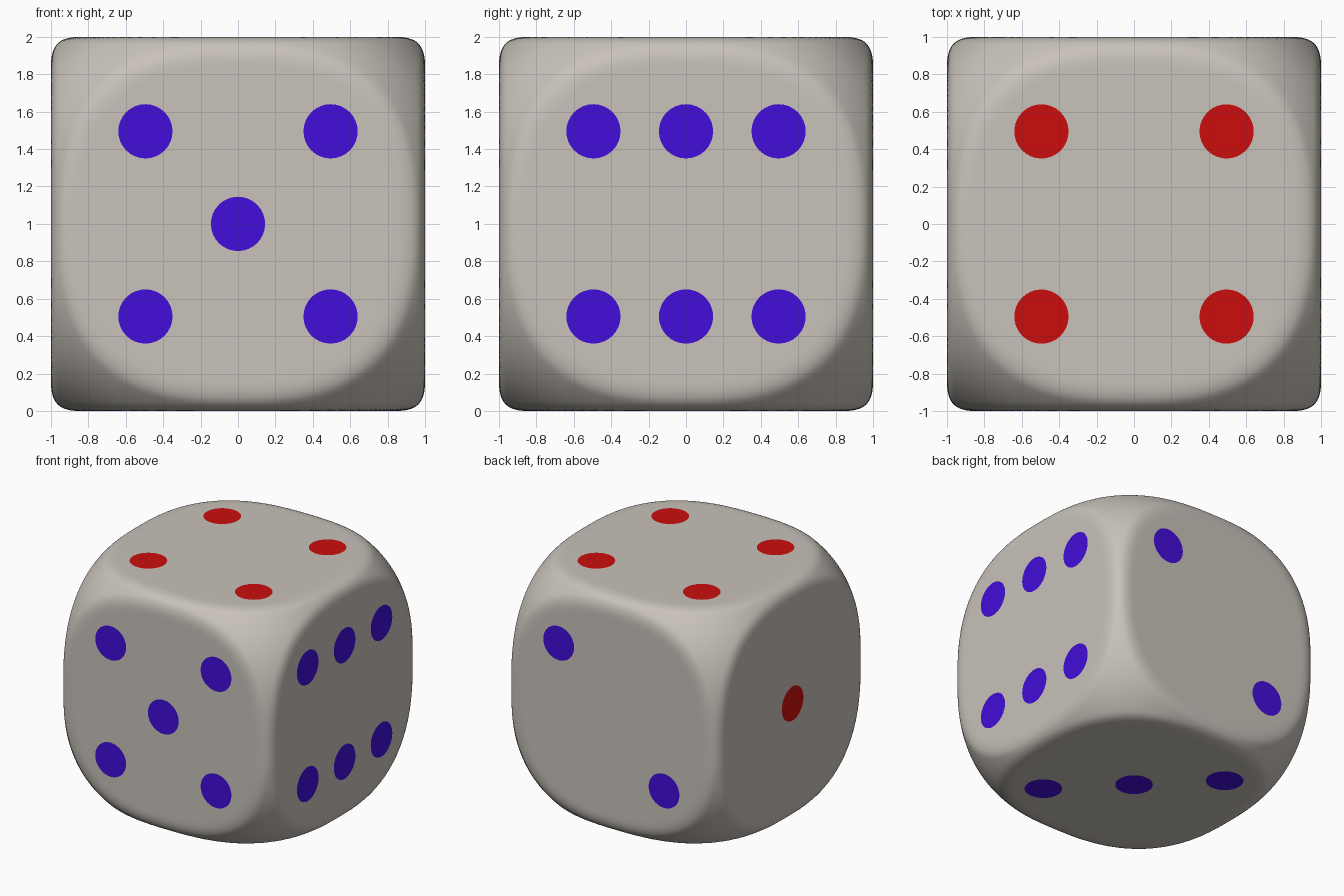
import bpy, bmesh
from mathutils import Matrix, Vector

if "Cube" in bpy.data.objects:
    bpy.data.objects.remove(bpy.data.objects["Cube"])


def material(name, color):
    m = bpy.data.materials.new(name)
    m.diffuse_color = (*color, 1)
    m.use_nodes = True
    m.node_tree.nodes["Principled BSDF"].inputs["Base Color"].default_value = m.diffuse_color
    return m


STONE = material("warm_grey", (0.578, 0.539, 0.491))
BLUE = material("blue", (0.054, 0.004, 0.70))
RED = material("red", (0.60, 0.004, 0.004))


def finish(bm, name, mat, smooth):
    mesh = bpy.data.meshes.new(name)
    for f in bm.faces:
        f.smooth = smooth
    bm.to_mesh(mesh)
    bm.free()
    mesh.materials.append(mat)
    obj = bpy.data.objects.new(name, mesh)
    obj.location.z = 1
    bpy.context.collection.objects.link(obj)
    return obj


# Body: a cube blended smoothly with a rounded ball, so corners are softer than edges
Q, EDGE = 2.65, 1.0365          # ball roundness, how far the edge middles are cut back
BLEND = EDGE - 1


def fullness(p):
    a = [abs(c) for c in p]
    cube = max(a)
    ball = (sum((c / cube) ** Q for c in a) / 2) ** (1 / Q) * EDGE
    h = max(BLEND - abs(1 - ball), 0) / BLEND
    return cube * (max(1, ball) + h * h * BLEND / 4)


bm = bmesh.new()
bmesh.ops.create_cube(bm, size=2)
bmesh.ops.subdivide_edges(bm, edges=bm.edges[:], cuts=63, use_grid_fill=True)
for v in bm.verts:
    v.co /= fullness(v.co)
bmesh.ops.recalc_face_normals(bm, faces=bm.faces[:])
finish(bm, "body", STONE, True)

# Pips: thin painted discs, laid out per side as (right, up) steps
S, R, LIFT = 0.495, 0.145, 0.002
X, Y, Z = Vector((1, 0, 0)), Vector((0, 1, 0)), Vector((0, 0, 1))
corners = [(i, j) for i in (-1, 1) for j in (-1, 1)]
sides = {
    "front": (X, Z, BLUE, corners + [(0, 0)]),
    "right": (Y, Z, BLUE, corners + [(0, -1), (0, 1)]),
    "top": (X, Y, RED, corners),
    "left": (-Y, Z, RED, [(0, 0)]),
    "back": (-X, Z, BLUE, [(-1, 1), (1, -1)]),
    "bottom": (X, -Y, BLUE, [(-1, -1), (0, 0), (1, 1)]),
}
for side, (u, v, mat, spots) in sides.items():
    n = u.cross(v)
    turn = Matrix((u, v, n)).transposed().to_4x4()
    bm = bmesh.new()
    for i, j in spots:
        place = Matrix.Translation(u * i * S + v * j * S + n * (1 + LIFT)) @ turn
        bmesh.ops.create_circle(bm, cap_ends=True, segments=32, radius=R, matrix=place)
    for f in bm.faces:
        f.normal_update()
        if f.normal.dot(n) < 0:
            f.normal_flip()
    finish(bm, side + "_pips", mat, False)
